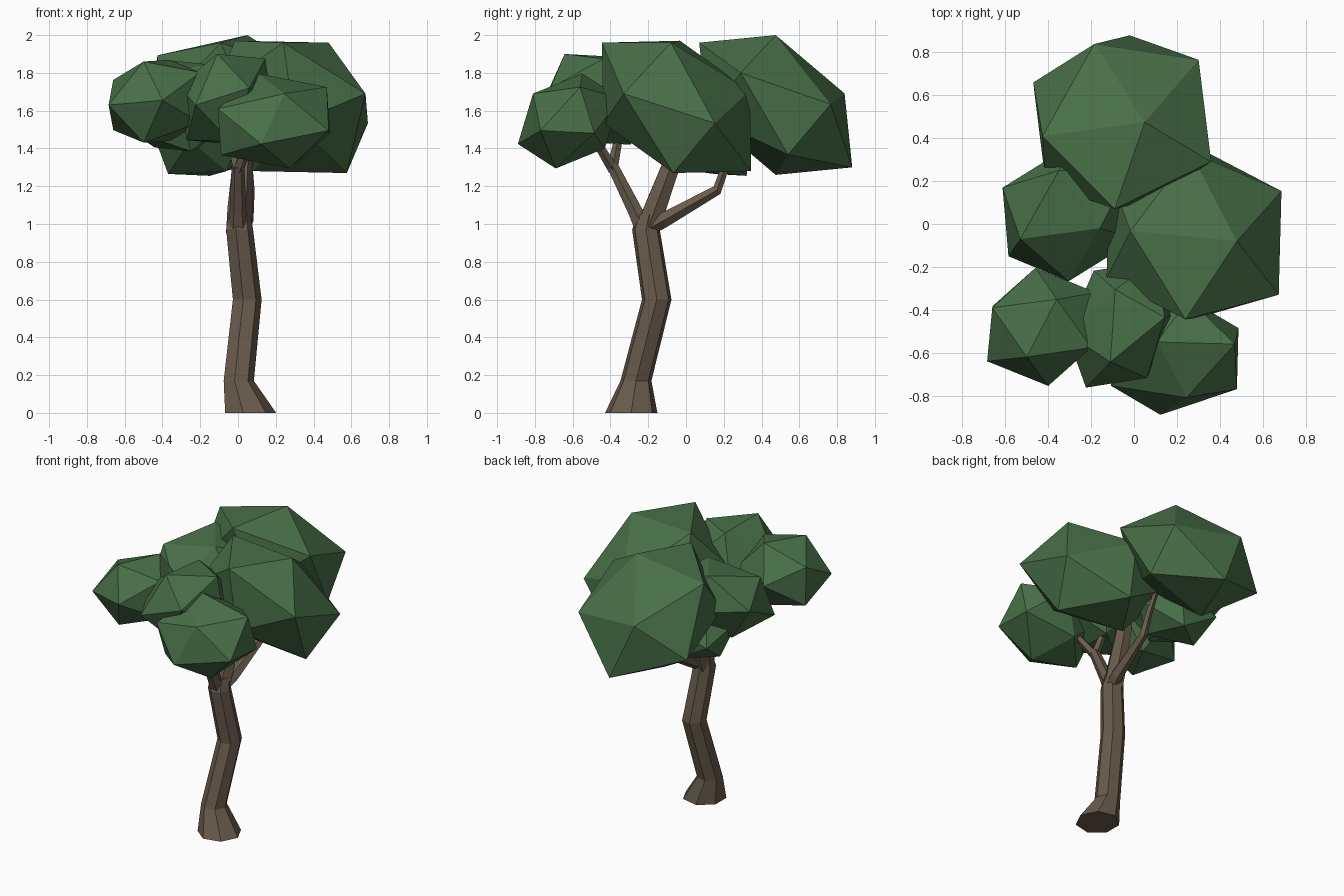
import bpy, bmesh, math
from mathutils import Vector, Matrix

if "Cube" in bpy.data.objects:
    bpy.data.objects.remove(bpy.data.objects["Cube"])


def material(name, rgb):
    m = bpy.data.materials.new(name)
    m.diffuse_color = (*rgb, 1)
    m.use_nodes = True
    m.node_tree.nodes["Principled BSDF"].inputs["Base Color"].default_value = m.diffuse_color
    return m


LEAF = material("leaf_green", (0.065, 0.16, 0.065))
BARK = material("bark_brown", (0.14, 0.105, 0.072))


def finish(name, bm, mat):
    bmesh.ops.recalc_face_normals(bm, faces=bm.faces)
    me = bpy.data.meshes.new(name)
    bm.to_mesh(me)
    bm.free()
    me.materials.append(mat)
    ob = bpy.data.objects.new(name, me)
    bpy.context.collection.objects.link(ob)
    return ob


def leaf_clump(name, centre, a, b, c):
    """Icosahedron, stretched and turned so one face has corners a, b, c (offsets from centre)."""
    bm = bmesh.new()
    bmesh.ops.create_icosphere(bm, subdivisions=1, radius=1)
    bm.faces.ensure_lookup_table()
    src = Matrix([v.co for v in bm.faces[0].verts]).transposed()
    dst = Matrix((a, b, c)).transposed()
    m = dst @ src.inverted()
    for v in bm.verts:
        v.co = m @ v.co + Vector(centre)
    return finish(name, bm, LEAF)


def limb(name, path, sides=7, level=False, turn=0.0):
    """Faceted tube through (x, y, z, radius) points; level keeps its rings horizontal."""
    bm = bmesh.new()
    pts = [Vector(p[:3]) for p in path]
    rings = []
    for i, p in enumerate(path):
        d = pts[min(i + 1, len(pts) - 1)] - pts[max(i - 1, 0)]
        q = Vector((0, 0, 1)).rotation_difference(Vector((0, 0, 1)) if level else d)
        ring = []
        for k in range(sides):
            t = 2 * math.pi * k / sides + turn
            ring.append(bm.verts.new(pts[i] + q @ Vector((math.cos(t), math.sin(t), 0)) * p[3]))
        rings.append(ring)
    for r, s in zip(rings, rings[1:]):
        for k in range(sides):
            j = (k + 1) % sides
            bm.faces.new((r[k], r[j], s[j], s[k]))
    bm.faces.new(rings[0][::-1])
    bm.faces.new(rings[-1])
    return finish(name, bm, BARK)


# Trunk with a flared foot
limb("trunk", [(0.06, -0.29, 0, 0.142), (0.0, -0.265, 0.17, 0.084),
               (0.045, -0.155, 0.60, 0.08), (0.005, -0.212, 0.97, 0.075),
               (0.005, -0.195, 1.05, 0.062)], level=True)

# Branches
limb("main_branch", [(0.005, -0.21, 0.95, 0.068), (0.01, -0.165, 1.08, 0.066),
                     (0.025, -0.075, 1.32, 0.054), (0.04, -0.04, 1.50, 0.044)], 6)
limb("front_branch", [(0.0, -0.22, 0.97, 0.055), (0.0, -0.27, 1.07, 0.044),
                      (0.0, -0.39, 1.31, 0.034)], 6)
limb("front_fork_right", [(0.0, -0.385, 1.29, 0.03), (0.06, -0.47, 1.43, 0.024),
                          (0.10, -0.53, 1.52, 0.018)], 5)
limb("front_fork_left", [(0.0, -0.39, 1.29, 0.03), (-0.04, -0.36, 1.44, 0.024),
                         (-0.06, -0.37, 1.54, 0.018)], 5)
limb("back_branch", [(0.02, -0.20, 0.98, 0.045), (0.04, -0.12, 1.02, 0.042),
                     (0.06, 0.165, 1.18, 0.028), (0.055, 0.21, 1.31, 0.022),
                     (0.04, 0.26, 1.45, 0.016)], 5)

# Foliage clumps
leaf_clump("leaves_back", (-0.055, 0.475, 1.63),
           (0.105, 0, 0.37), (-0.035, -0.405, 0.33), (0.415, -0.185, 0.17))
leaf_clump("leaves_right", (0.28, -0.05, 1.62),
           (0.20, -0.03, 0.34), (-0.04, -0.395, 0.34), (0.395, -0.28, 0.07))
leaf_clump("leaves_left", (-0.30, 0.05, 1.625),
           (-0.23, -0.12, 0.16), (0.14, -0.07, 0.22), (-0.05, 0.20, 0.24))
leaf_clump("leaves_low", (-0.18, 0.12, 1.47),
           (-0.19, 0.03, -0.205), (0.03, 0.20, -0.215), (0.12, -0.08, -0.19))
leaf_clump("leaves_front_left", (-0.43, -0.48, 1.65),
           (-0.07, -0.14, 0.21), (0.03, -0.275, 0.005), (-0.255, -0.16, -0.02))
leaf_clump("leaves_front_middle", (-0.064, -0.468, 1.66),
           (-0.046, -0.175, 0.24), (0.124, -0.25, 0.06), (-0.16, -0.295, -0.03))
leaf_clump("leaves_front_right", (0.19, -0.62, 1.545),
           (0.055, -0.19, 0.145), (0.28, 0.06, 0.18), (0.29, -0.15, -0.05))
